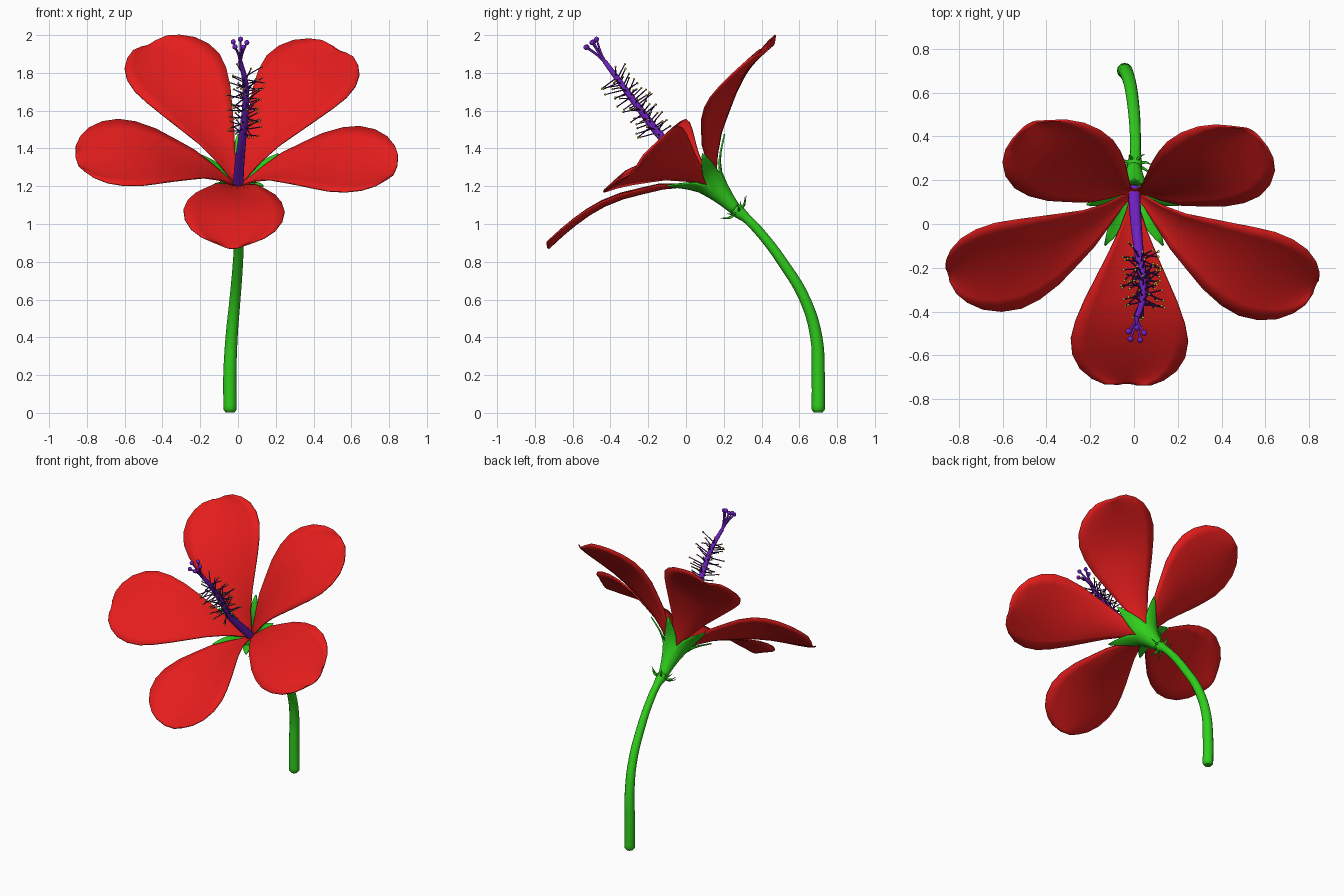
import bpy, bmesh, math, random
from mathutils import Vector, Matrix

if "Cube" in bpy.data.objects:
    bpy.data.objects.remove(bpy.data.objects["Cube"])

random.seed(4)


def material(name, rgb):
    m = bpy.data.materials.new(name)
    m.diffuse_color = (*rgb, 1)
    m.use_nodes = True
    m.node_tree.nodes["Principled BSDF"].inputs["Base Color"].default_value = m.diffuse_color
    return m


RED = material("petal_red", (0.78, 0.012, 0.012))
GREEN = material("leaf_green", (0.03, 0.62, 0.012))
PURPLE = material("purple", (0.17, 0.015, 0.55))
DARK = material("dark_purple", (0.07, 0.01, 0.18))
YELLOW = material("pollen_yellow", (0.75, 0.6, 0.03))

# Flower frame: origin at the throat, local z along the flower axis
FLOWER = Matrix.Translation((0, 0.15, 1.2)) @ Matrix.Rotation(math.radians(42.2), 4, 'X')


def finish(name, bm, mat):
    mesh = bpy.data.meshes.new(name)
    bm.to_mesh(mesh)
    bm.free()
    mesh.shade_smooth()
    mesh.materials.append(mat)
    ob = bpy.data.objects.new(name, mesh)
    bpy.context.collection.objects.link(ob)
    return ob


def add_grid(bm, rows):
    """Skin a list of equally long point rows with quads."""
    vs = [[bm.verts.new(p) for p in row] for row in rows]
    for a, b in zip(vs, vs[1:]):
        for i in range(len(a) - 1):
            bm.faces.new((a[i], a[i + 1], b[i + 1], b[i]))


def solidify(ob, thickness, offset):
    mod = ob.modifiers.new("thickness", 'SOLIDIFY')
    mod.thickness = thickness
    mod.offset = offset


def tubes(name, paths, mat, sides=4):
    """Round tubes; each path is a list of (point, radius)."""
    cu = bpy.data.curves.new(name, 'CURVE')
    cu.dimensions = '3D'
    cu.bevel_depth = 1
    cu.bevel_resolution = sides
    cu.resolution_u = 5
    cu.use_fill_caps = True
    for path in paths:
        sp = cu.splines.new('BEZIER')
        sp.bezier_points.add(len(path) - 1)
        for bp, (co, r) in zip(sp.bezier_points, path):
            bp.co = co
            bp.radius = r
            bp.handle_left_type = bp.handle_right_type = 'AUTO'
    cu.materials.append(mat)
    ob = bpy.data.objects.new(name, cu)
    bpy.context.collection.objects.link(ob)


def beads(name, centres, radius, mat, detail):
    bm = bmesh.new()
    for c in centres:
        bmesh.ops.create_icosphere(bm, subdivisions=detail, radius=radius,
                                   matrix=Matrix.Translation(c))
    finish(name, bm, mat)


# Petals: (distance from axis, height along axis, half width)
PETAL = [(0.0, 0.0, 0.015), (0.06, 0.05, 0.03), (0.12, 0.105, 0.06), (0.21, 0.172, 0.112),
         (0.30, 0.222, 0.16), (0.40, 0.275, 0.212), (0.50, 0.312, 0.25), (0.59, 0.332, 0.268),
         (0.68, 0.342, 0.258), (0.76, 0.346, 0.222), (0.82, 0.346, 0.165),
         (0.855, 0.345, 0.105), (0.872, 0.345, 0.04)]
for i, ang in enumerate((268, 342, 52, 123, 193)):
    bm = bmesh.new()
    add_grid(bm, [[(r, v / 4 * w, h + 0.03 * (v / 4) ** 2 * min(1, w / 0.1))
                   for v in range(-4, 5)] for r, h, w in PETAL])
    bm.transform(FLOWER @ Matrix.Rotation(math.radians(ang), 4, 'Z'))
    solidify(finish(f"petal_{i + 1}", bm, RED), 0.008, 0)

# Calyx cup splitting into five pointed sepals: (radius, height, half angle)
SEPAL = [(0.028, -0.185, 36), (0.036, -0.14, 36), (0.046, -0.09, 36), (0.062, -0.03, 36),
         (0.083, 0.03, 36), (0.115, 0.075, 23), (0.15, 0.108, 13), (0.19, 0.138, 6),
         (0.228, 0.165, 0.8)]
bm = bmesh.new()
for ang in (90, 162, 234, 306, 18):
    add_grid(bm, [[(r * math.cos(math.radians(ang + a * k / 3)),
                    r * math.sin(math.radians(ang + a * k / 3)), h)
                   for k in range(-3, 4)] for r, h, a in SEPAL])
bmesh.ops.remove_doubles(bm, verts=bm.verts, dist=0.0005)
bm.transform(FLOWER)
solidify(finish("calyx", bm, GREEN), 0.008, -1)

# Small bracts under the calyx
bracts = []
for k in range(8):
    a = k * math.tau / 8 + 0.3
    c, s = math.cos(a), math.sin(a)
    tip = 0.085 + 0.02 * (k % 2)
    bracts.append([(FLOWER @ Vector((r * c, r * s, h)), w) for r, h, w in
                   ((0.02, -0.18, 0.009), (0.055, -0.178, 0.006), (tip, -0.15, 0.001))])
tubes("bracts", bracts, GREEN, 1)

# Curved stem with a rounded foot
tubes("stem", [[((-0.042, 0.70, 0.003), 0.024), ((-0.042, 0.70, 0.018), 0.035),
                ((-0.043, 0.70, 0.2), 0.035), ((-0.034, 0.69, 0.4), 0.032),
                ((-0.016, 0.63, 0.6), 0.029), ((0.0, 0.51, 0.8), 0.027),
                ((0.006, 0.405, 0.94), 0.025), ((0.006, 0.32, 1.03), 0.025),
                ((0.002, 0.272, 1.07), 0.036), ((0, 0.255, 1.087), 0.03)]], GREEN)

# Central column
end = Vector((0.012, -0.43, 1.86))
tubes("column", [[((0, 0.16, 1.19), 0.028), ((0.008, 0.02, 1.32), 0.026),
                  ((0.022, -0.12, 1.45), 0.022), ((0.04, -0.26, 1.63), 0.018),
                  ((0.036, -0.36, 1.765), 0.015), (end, 0.012)]], PURPLE)

# Axis-perpendicular directions around the column
d = Vector((-0.02, -0.6, 0.78)).normalized()
side = d.cross(Vector((1, 0, 0))).normalized()
across = side.cross(d)


def around(a):
    return across * math.cos(a) + side * math.sin(a)


# Five styles ending in round stigmas
tips = [end + d * 0.12 + around(k * math.tau / 5 + 0.2) * 0.038 for k in range(5)]
tubes("styles", [[(end - d * 0.02, 0.007), (end + d * 0.04 + (t - end - d * 0.12) * 0.25, 0.006),
                  (t, 0.005)] for t in tips], PURPLE, 2)
beads("stigmas", tips, 0.014, PURPLE, 2)

# Stamens spiralling up the column, each tipped with an anther
filaments, anthers = [], []
for k in range(64):
    t = k / 63
    root = Vector((0.024, -0.14, 1.475)).lerp(Vector((0.036, -0.37, 1.78)), t)
    root.x += 0.012 * math.sin(math.pi * t)
    out = around(k * 2.4 + random.uniform(-0.3, 0.3)) + d * random.uniform(-0.1, 0.5)
    tip = root + out.normalized() * random.uniform(0.07, 0.115)
    filaments.append([(root, 0.004), (tip, 0.003)])
    anthers.append(tip)
tubes("filaments", filaments, DARK, 1)
beads("anthers", anthers, 0.0065, YELLOW, 1)
